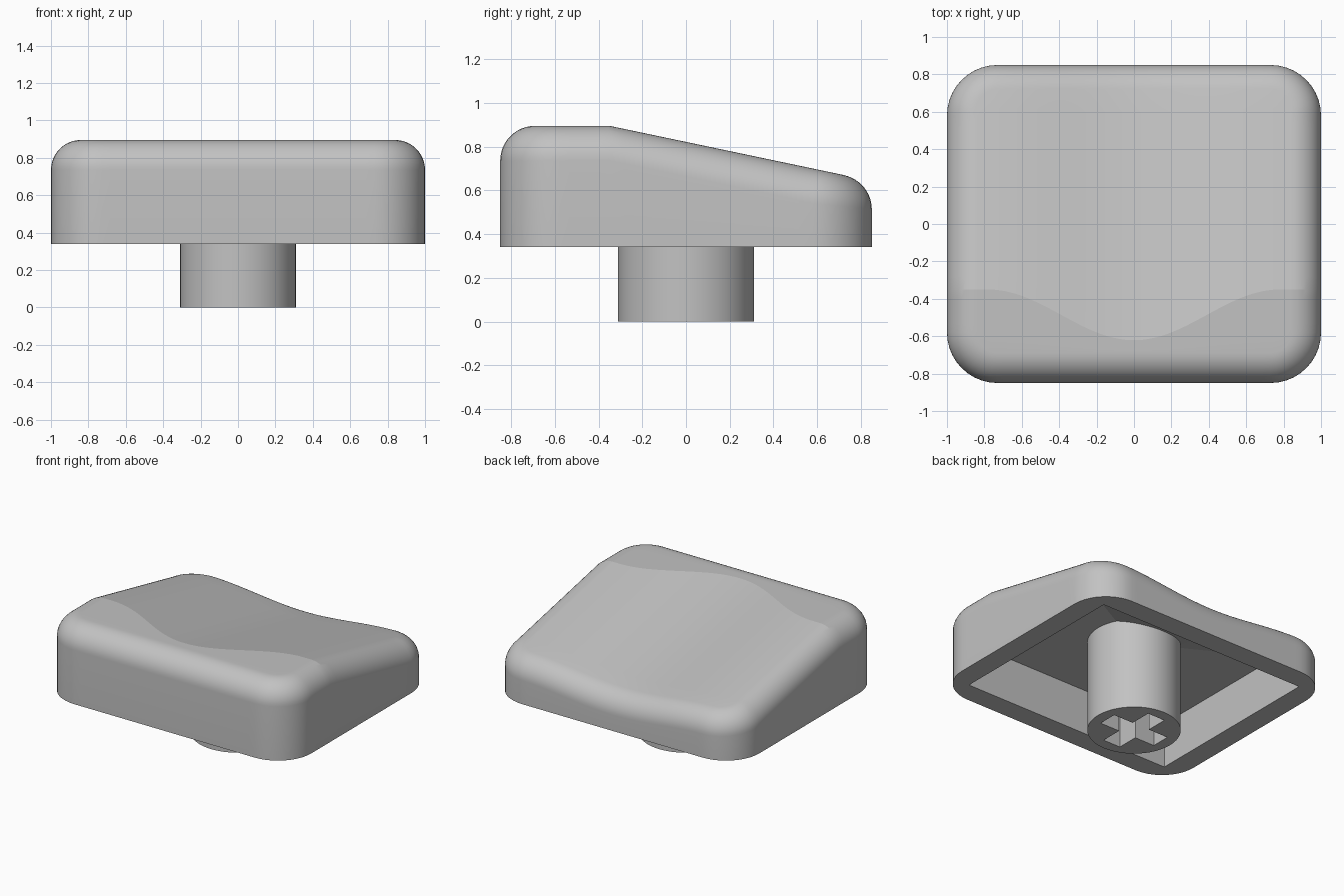
import bpy, bmesh
from math import sin, cos, pi, atan, radians
from mathutils import Vector

cube = bpy.data.objects.get("Cube")
if cube:
    bpy.data.objects.remove(cube)

grey = bpy.data.materials.new("light grey plastic")
grey.use_nodes = True
colour = (0.54, 0.54, 0.54, 1)
grey.diffuse_color = colour
grey.node_tree.nodes["Principled BSDF"].inputs["Base Color"].default_value = colour

# Main dimensions
HX, HY = 1.0, 0.85          # half width and half depth
FILLET, CORNER = 0.16, 0.27
TOP, RIM = 0.895, 0.34
SLOPE, BEND = 0.21, -0.35   # rear slope and where it starts
DIP = 0.057                 # depth of the finger dish
CEILING, SKIN = 0.67, 0.08
WALL = 0.155
FRONT, BACK, ROUND = 5, 14, 10


def dip(x):
    return DIP * (1 + cos(pi * min(abs(x) / 0.78, 1))) / 2


def top_z(x, y):
    return min(TOP, TOP - SLOPE * (y - BEND) - dip(x))


def under_z(x, y):
    return min(CEILING, top_z(x, y) - SKIN)


def top_bend(x):
    return BEND - dip(x) / SLOPE


def under_bend(x):
    return BEND + (TOP - SKIN - CEILING - dip(x)) / SLOPE


def columns(hx, r):
    """x positions across the width, with finer steps in the corners."""
    side = [(hx - r + r * sin(pi / 2 * k / ROUND)) for k in range(ROUND + 1)]
    mid = [(hx - r) * (k / 16 - 1) for k in range(1, 32)]
    return [-x for x in reversed(side)] + mid + side


def sheet(bm, hx, hy, r, round_r, height, bend):
    """Grid of columns whose rows meet along the bend line."""
    grid = []
    for x in columns(hx, r):
        over = max(0, abs(x) - (hx - r))
        edge = hy - round_r + max(0, round_r**2 - over**2) ** 0.5 if round_r else hy
        b = bend(x)
        ys = [-edge + (b + edge) * k / FRONT for k in range(FRONT)]
        ys += [b + (edge - b) * k / BACK for k in range(BACK + 1)]
        grid.append([bm.verts.new((x, y, height(x, y))) for y in ys])
    for a, b in zip(grid, grid[1:]):
        for j in range(len(a) - 1):
            bm.faces.new((a[j], b[j], b[j + 1], a[j + 1]))
    front = [c[0] for c in grid]
    back = [c[-1] for c in reversed(grid)]
    return front + grid[-1][1:-1] + back + grid[0][-2:0:-1]


def strip(bm, a, b):
    """Join two closed loops with quads."""
    for i in range(len(a)):
        k = (i + 1) % len(a)
        bm.faces.new((a[i], b[i], b[k], a[k]))


def finish(bm, name):
    bmesh.ops.recalc_face_normals(bm, faces=bm.faces)
    mesh = bpy.data.meshes.new(name)
    bm.to_mesh(mesh)
    bm.free()
    mesh.materials.append(grey)
    obj = bpy.data.objects.new(name, mesh)
    bpy.context.collection.objects.link(obj)
    bpy.ops.object.select_all(action='DESELECT')
    obj.select_set(True)
    bpy.context.view_layer.objects.active = obj
    bpy.ops.object.shade_smooth_by_angle(angle=radians(10.5))
    return obj


# Cap: dished top, rolled edge, straight walls and hollow underside
bm = bmesh.new()
inner_r = CORNER - FILLET
cx, cy = HX - FILLET, HY - FILLET
loop = sheet(bm, cx, cy, inner_r, inner_r, top_z, top_bend)
STEPS = 12
rings = [[] for _ in range(STEPS + 1)]
for v in loop:
    x, y, z = v.co
    pivot = Vector((max(-HX + CORNER, min(HX - CORNER, x)),
                    max(-HY + CORNER, min(HY - CORNER, y)), z))
    out = (v.co - pivot).normalized()
    tilt = atan(SLOPE * max(0, out.y)) if y > BEND else 0
    centre = v.co - Vector((0, 0, FILLET / cos(tilt)))
    for k in range(STEPS + 1):
        a = tilt + (pi / 2 - tilt) * k / STEPS
        p = centre + out * FILLET * sin(a) + Vector((0, 0, FILLET * cos(a)))
        if k == 0:
            v.co = p
            rings[0].append(v)
        else:
            rings[k].append(bm.verts.new(p))
rings.append([bm.verts.new((v.co.x, v.co.y, RIM)) for v in rings[-1]])
ceiling = sheet(bm, HX - WALL, HY - WALL, inner_r, 0, under_z, under_bend)
rings.append([bm.verts.new((v.co.x, v.co.y, RIM)) for v in ceiling])
rings.append(ceiling)
for a, b in zip(rings, rings[1:]):
    strip(bm, a, b)
finish(bm, "cap")

# Stem: round post with a cross-shaped socket in its foot
bm = bmesh.new()
R, ARM, HALF, DEPTH, SIDES = 0.31, 0.23, 0.07, 0.45, 48
circle = [(R * cos(2 * pi * k / SIDES), R * sin(2 * pi * k / SIDES)) for k in range(SIDES)]
cross = []
for q in range(4):
    c, s = round(cos(q * pi / 2)), round(sin(q * pi / 2))
    for x, y in ((ARM, -HALF), (ARM, HALF), (HALF, HALF)):
        cross.append((x * c - y * s, x * s + y * c))
foot_edges = []
for outline, height in ((circle, CEILING + 0.01), (cross, DEPTH)):
    low = [bm.verts.new((x, y, 0)) for x, y in outline]
    high = [bm.verts.new((x, y, height)) for x, y in outline]
    strip(bm, low, high)
    bm.faces.new(high)
    foot_edges += [bm.edges.get((low[i - 1], low[i])) for i in range(len(low))]
bmesh.ops.triangle_fill(bm, edges=foot_edges, use_beauty=True, normal=(0, 0, -1))
finish(bm, "stem")
